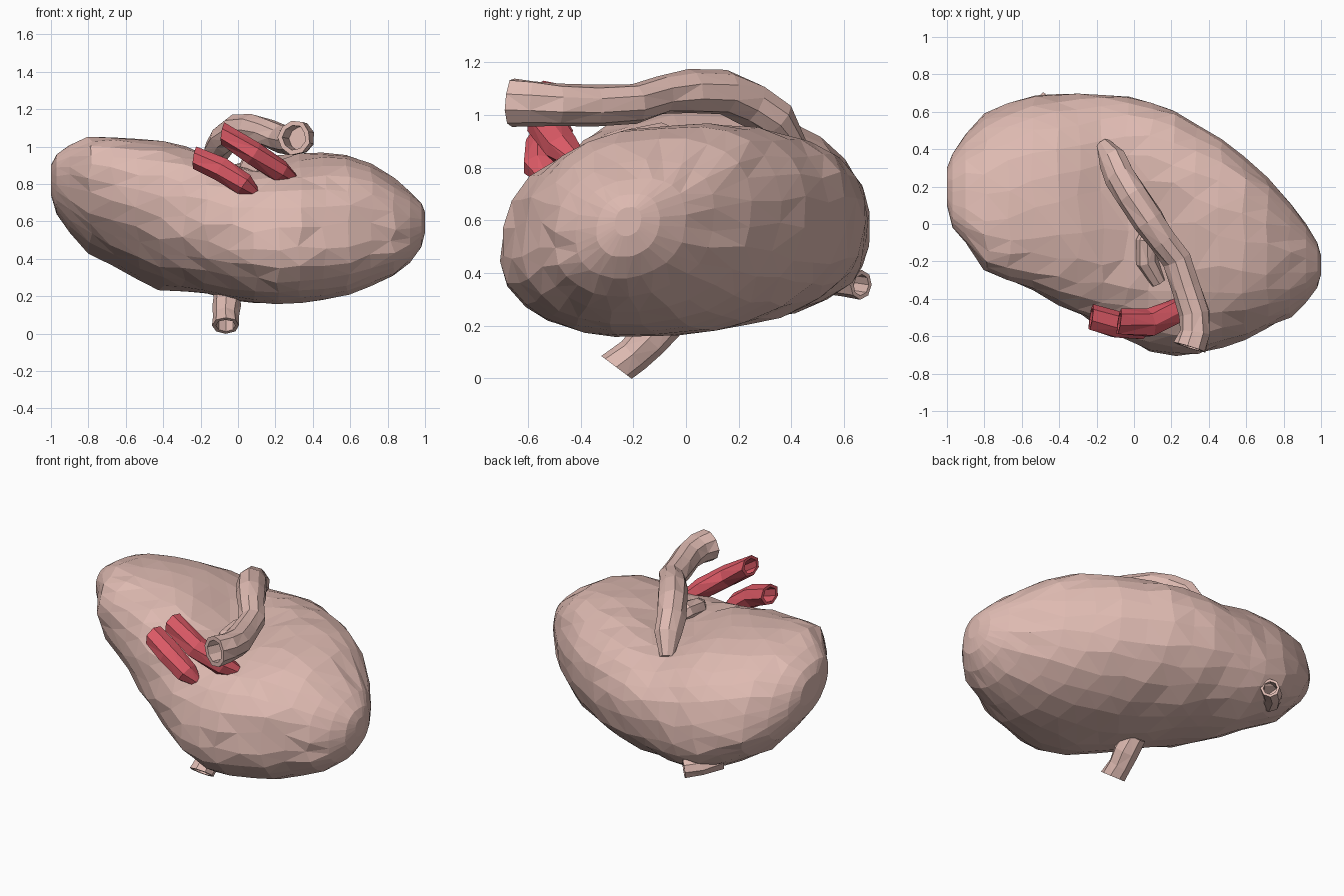
import bpy, bmesh, math, random
from mathutils import Vector

random.seed(4)


def material(name, rgb):
    m = bpy.data.materials.new(name)
    m.diffuse_color = (*rgb, 1)
    return m


PINK = material("pink_tissue", (0.73, 0.49, 0.44))
RED = material("red_vessel", (0.70, 0.10, 0.13))


def loft(name, rings, mat):
    """Skin a list of equal-length rings, capping both ends, in flat triangles."""
    bm = bmesh.new()
    loops = [[bm.verts.new(p) for p in r] for r in rings]
    n = len(loops[0])
    for a, b in zip(loops, loops[1:]):
        for i in range(n):
            j = (i + 1) % n
            bm.faces.new((a[i], a[j], b[j], b[i]))
    bm.faces.new(loops[0][::-1])
    bm.faces.new(loops[-1])
    bmesh.ops.recalc_face_normals(bm, faces=bm.faces)
    bmesh.ops.triangulate(bm, faces=bm.faces)
    me = bpy.data.meshes.new(name)
    bm.to_mesh(me)
    bm.free()
    me.materials.append(mat)
    ob = bpy.data.objects.new(name, me)
    bpy.context.collection.objects.link(ob)
    return ob


def tube(name, path, radii, mat, sides=8, flat=1.0, jitter=0.04, depth=0.12, cut=None):
    """Vessel along a path; the last point is an open mouth with a hollow."""
    pts = [Vector(p) for p in path]
    rings = []
    for i, p in enumerate(pts):
        t = (pts[min(i + 1, len(pts) - 1)] - pts[max(i - 1, 0)]).normalized()
        if cut and i == len(pts) - 1:
            t = Vector(cut).normalized()
        u = t.cross(Vector((0, 0, 1))).normalized()
        v = u.cross(t)
        ring = []
        for k in range(sides):
            a = math.tau * k / sides
            r = radii[i] * (1 + random.uniform(-jitter, jitter))
            ring.append(p + u * math.cos(a) * r * flat + v * math.sin(a) * r)
        rings.append(ring)
    back = (pts[-2] - pts[-1]).normalized() * depth
    lip = [pts[-1] + (q - pts[-1]) * 0.72 for q in rings[-1]]
    rings += [lip, [q + back for q in lip]]
    return loft(name, rings, mat)


# Body: tilted oval sections along x (x, y min, y max, z min, z max)
SECTIONS = [
    (-1.00, 0.10, 0.30, 0.74, 0.90), (-0.97, -0.02, 0.38, 0.64, 0.96),
    (-0.90, -0.10, 0.48, 0.54, 1.01), (-0.79, -0.25, 0.59, 0.43, 1.05),
    (-0.67, -0.31, 0.65, 0.36, 1.05), (-0.54, -0.36, 0.695, 0.29, 1.04),
    (-0.41, -0.43, 0.70, 0.23, 1.03), (-0.29, -0.49, 0.695, 0.22, 1.01),
    (-0.17, -0.56, 0.69, 0.21, 0.98), (-0.04, -0.62, 0.68, 0.175, 0.965),
    (0.09, -0.68, 0.65, 0.16, 0.965), (0.21, -0.705, 0.61, 0.155, 0.965),
    (0.33, -0.70, 0.54, 0.16, 0.97), (0.46, -0.66, 0.46, 0.175, 0.965),
    (0.59, -0.62, 0.36, 0.20, 0.955), (0.71, -0.56, 0.25, 0.25, 0.91),
    (0.83, -0.50, 0.11, 0.31, 0.83), (0.92, -0.42, 0.00, 0.38, 0.76),
    (0.98, -0.34, -0.10, 0.46, 0.70), (1.00, -0.27, -0.17, 0.54, 0.65)]


def sgnpow(v, e):
    return math.copysign(abs(v) ** e, v)


SIDES = 26
body = []
for x, y0, y1, z0, z1 in SECTIONS:
    # the left lobe leans forward, the right lobe slightly back
    lean = max(-0.40, min(0.18, 0.10 + 0.65 * x))
    ring = []
    for k in range(SIDES):
        a = math.tau * k / SIDES + random.uniform(-0.04, 0.04)
        g = 1 + random.uniform(-0.014, 0.012)
        e = 0.88 + 0.06 * -math.sin(a)  # squarer top, rounder underside
        y = (y0 + y1) / 2 + (y1 - y0) / 2 * g * sgnpow(math.cos(a - lean), e)
        z = (z0 + z1) / 2 + (z1 - z0) / 2 * g * sgnpow(math.sin(a), e)
        # valley between the lobes, where the vessels enter
        across = (x - 0.02) + 0.45 * (y - 0.02)
        dip = 0.09 * math.exp(-(across / 0.2) ** 2 - ((y - 0.02) / 0.42) ** 2)
        z -= dip * max(0, min(1, (z - 0.65) / 0.2))
        ring.append((x + (random.uniform(-0.015, 0.015) if abs(x) < 0.9 else 0), y, z))
    body.append(ring)
loft("organ_body", body, PINK)

# Long tube arching over the top to an open front end
tube("upper_tube",
     [(-0.16, 0.42, 0.88), (-0.11, 0.34, 0.98), (-0.07, 0.25, 1.04), (-0.01, 0.15, 1.085),
      (0.08, 0.02, 1.09), (0.15, -0.09, 1.075), (0.23, -0.19, 1.045), (0.28, -0.34, 1.035),
      (0.325, -0.48, 1.04), (0.325, -0.58, 1.045), (0.30, -0.66, 1.05)],
     [0.04, 0.075, 0.085, 0.085, 0.085, 0.075, 0.075, 0.075, 0.08, 0.085, 0.09],
     PINK, sides=9, jitter=0.08)

# Small stub in the valley under the tube
tube("valley_stub", [(0.13, 0.04, 0.86), (0.07, -0.10, 0.91), (0.07, -0.20, 0.89), (0.13, -0.31, 0.85)],
     [0.05, 0.06, 0.06, 0.045], PINK, depth=0.04)

# Lower outlet and back outlet
tube("lower_outlet", [(-0.06, -0.07, 0.22), (-0.06, -0.14, 0.15), (-0.065, -0.20, 0.09), (-0.065, -0.265, 0.043)],
     [0.07, 0.075, 0.068, 0.072], PINK, cut=(0, -0.60, -0.80))
tube("back_outlet", [(-0.58, 0.50, 0.39), (-0.52, 0.60, 0.365), (-0.45, 0.665, 0.355)],
     [0.065, 0.055, 0.055], PINK, depth=0.08)

# Pair of red vessels at the front
for name, path in {
    "red_vessel_upper": [(0.31, -0.40, 0.81), (0.22, -0.47, 0.87), (0.08, -0.53, 0.965), (-0.08, -0.525, 1.07)],
    "red_vessel_lower": [(0.09, -0.53, 0.75), (0.03, -0.55, 0.80), (-0.09, -0.54, 0.88), (-0.23, -0.50, 0.94)],
}.items():
    tube(name, path, [0.03, 0.062, 0.066, 0.062], RED, sides=7, flat=1.15, cut=(-1, 0.15, 0.15))
